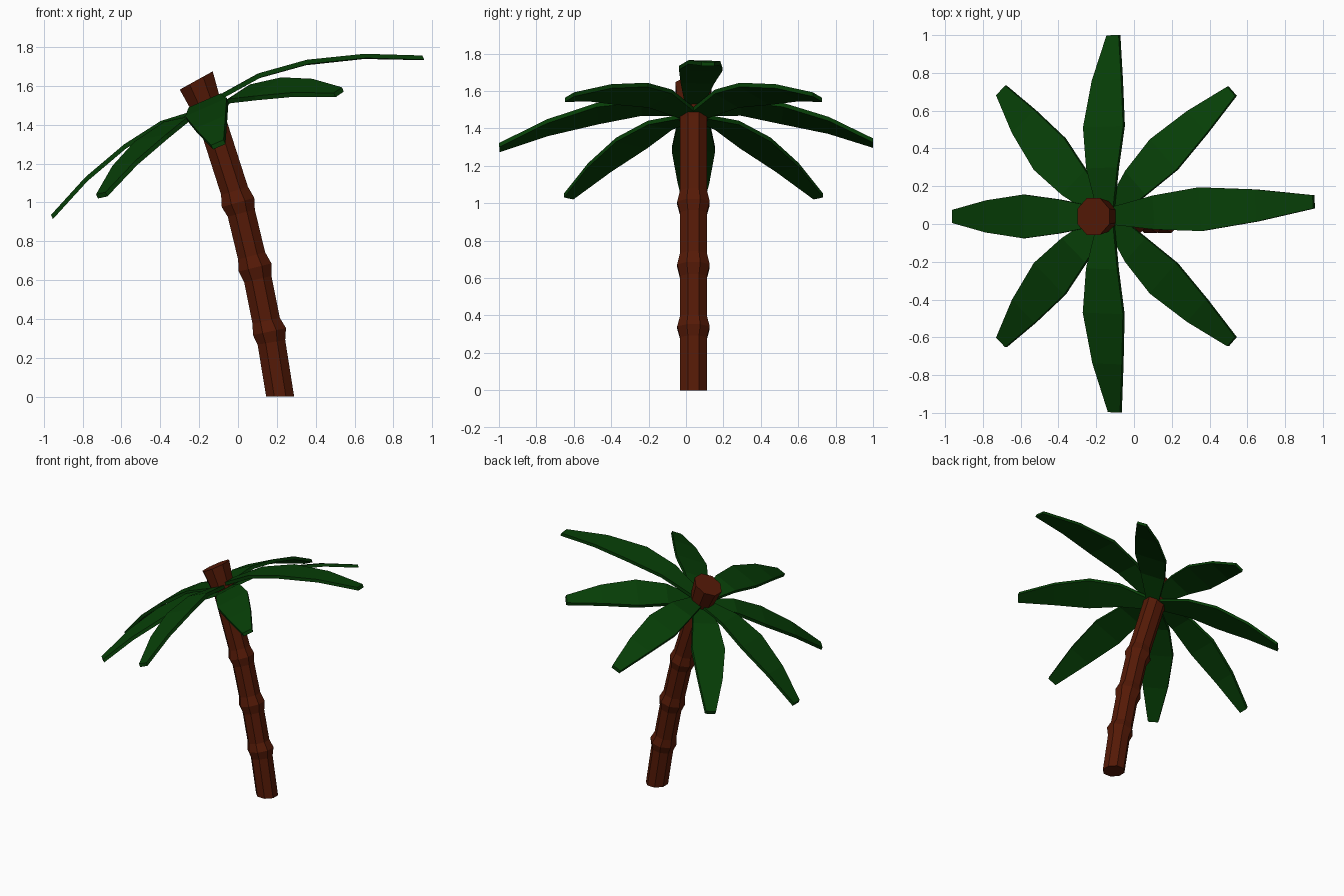
import bpy, bmesh
from math import sin, cos, pi, radians
from mathutils import Vector

if "Cube" in bpy.data.objects:
    bpy.data.objects.remove(bpy.data.objects["Cube"])


def material(name, color):
    m = bpy.data.materials.new(name)
    m.diffuse_color = (*color, 1)
    m.use_nodes = True
    m.node_tree.nodes["Principled BSDF"].inputs["Base Color"].default_value = m.diffuse_color
    return m


def loft(name, rings, mat):
    """Skin a list of closed rings and cap both ends."""
    bm = bmesh.new()
    loops = [[bm.verts.new(p) for p in ring] for ring in rings]
    n = len(loops[0])
    for a, b in zip(loops, loops[1:]):
        for i in range(n):
            j = (i + 1) % n
            bm.faces.new((a[i], a[j], b[j], b[i]))
    bm.faces.new(loops[0])
    bm.faces.new(loops[-1])
    bmesh.ops.recalc_face_normals(bm, faces=bm.faces)
    mesh = bpy.data.meshes.new(name)
    bm.to_mesh(mesh)
    bm.free()
    ob = bpy.data.objects.new(name, mesh)
    mesh.materials.append(mat)
    bpy.context.collection.objects.link(ob)
    return ob


bark = material("bark", (0.09, 0.010, 0.002))
leaf = material("leaf", (0.002, 0.048, 0.002))
CY = 0.04

# Leaning eight-sided trunk: x, z, radius, lean in degrees
path = [(0.217, 0.0, 0.078, 0), (0.172, 0.28, 0.078, 10), (0.162, 0.335, 0.094, 12),
        (0.145, 0.39, 0.078, 13), (0.102, 0.605, 0.078, 13), (0.088, 0.665, 0.094, 14),
        (0.070, 0.725, 0.078, 15), (0.017, 0.945, 0.078, 15), (0.000, 1.0, 0.094, 16),
        (-0.018, 1.06, 0.078, 17), (-0.14, 1.44, 0.078, 22), (-0.215, 1.628, 0.105, 29)]
rings = []
for x, z, r, lean in path:
    t = radians(lean)
    angles = [pi / 8 + i * pi / 4 for i in range(8)]
    rings.append([(x + r * cos(a) * cos(t), CY + r * sin(a), z + r * cos(a) * sin(t))
                  for a in angles])
loft("trunk", rings, bark)

# Fronds radiate in the tilted plane of the crown
tilt = radians(23.5)
U = Vector((cos(tilt), 0, sin(tilt)))
V = Vector((0, 1, 0))
N = Vector((-sin(tilt), 0, cos(tilt)))
crown = Vector((-0.15, CY, 1.50))
# distance from crown, height, half width
profile = [(0.03, 0.0, 0.045), (0.26, 0.025, 0.09), (0.48, -0.01, 0.116),
           (0.73, -0.09, 0.085), (0.97, -0.205, 0.035)]
thick = 0.012
# azimuth, length, twist, mid-frond lift, tip lift
fronds = [(4, 1.145, 0, 0.012, -0.01), (46, 0.95, -0.14, -0.035, 0.0),
          (92, 0.99, 0, -0.005, 0.025), (136, 0.99, 0.14, -0.035, 0.0),
          (180, 1.0, 0, -0.012, 0.0), (224, 0.99, -0.14, -0.035, 0.0),
          (268, 1.07, 0, -0.005, 0.0), (314, 0.95, 0.14, -0.035, 0.0)]
for k, (az, length, twist, mid, tip) in enumerate(fronds):
    a = radians(az)
    out = U * cos(a) + V * sin(a)
    side = V * cos(a) - U * sin(a) + N * twist
    rings = []
    for (r, h, w), m in zip(profile, (mid, mid, mid, mid * 0.6 + tip * 0.5, tip)):
        c = crown + out * r * length + N * (h + m)
        rings.append([c + side * w * s + N * thick * t
                      for s, t in ((-1, -1), (1, -1), (1, 1), (-1, 1))])
    loft(f"frond_{k + 1}", rings, leaf)
